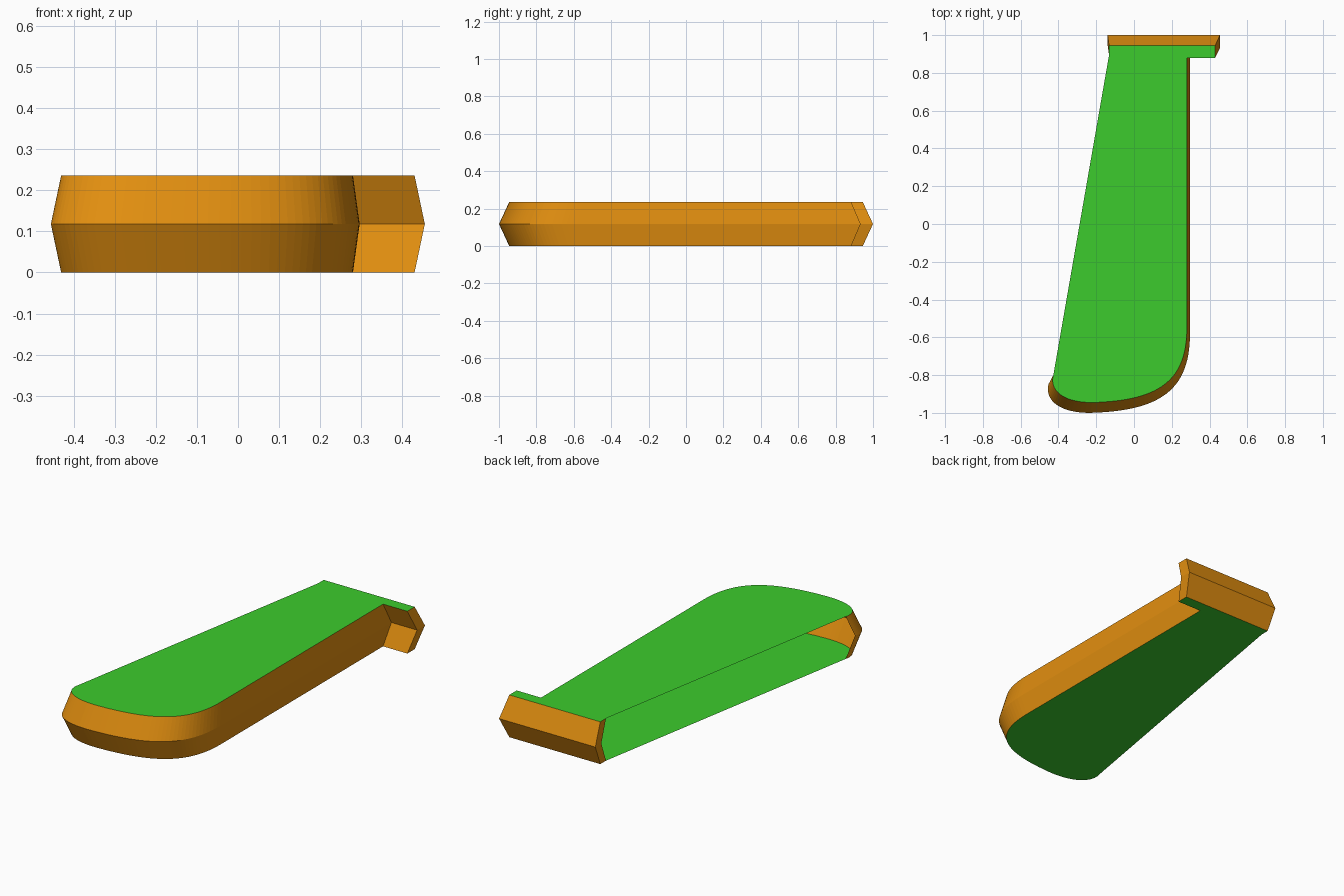
import bpy
from mathutils import Vector
from mathutils.geometry import interpolate_bezier

cube = bpy.data.objects.get("Cube")
if cube:
    bpy.data.objects.remove(cube, do_unlink=True)

HEIGHT = 0.236
BULGE = 1.058  # the waist of the rim is the outline scaled outward


def make_material(name, rgb):
    mat = bpy.data.materials.new(name)
    mat.use_nodes = True
    color = (*rgb, 1.0)
    mat.diffuse_color = color
    mat.node_tree.nodes["Principled BSDF"].inputs["Base Color"].default_value = color
    return mat


def make_object(name, verts, faces, mat):
    mesh = bpy.data.meshes.new(name)
    mesh.from_pydata(verts, [], faces)
    mesh.materials.append(mat)
    mesh.update()
    obj = bpy.data.objects.new(name, mesh)
    bpy.context.collection.objects.link(obj)
    return obj


def bezier(a, b, c, d, count):
    points = [Vector((x, y, 0)) for x, y in (a, b, c, d)]
    return [(p.x, p.y) for p in interpolate_bezier(*points, count)]


green = make_material("bright green", (0.045, 0.60, 0.026))
orange = make_material("amber orange", (0.75, 0.27, 0.005))

# Outline, counterclockwise from the open slanted side
outline = bezier((-0.427, -0.80), (-0.447, -0.87), (-0.39, -0.945), (-0.22, -0.945), 20)
outline += bezier((-0.22, -0.945), (0.12, -0.935), (0.28, -0.84), (0.28, -0.55), 32)[1:]
outline += [(0.28, 0.88), (0.43, 0.88), (0.43, 0.945), (-0.132, 0.945), (-0.132, 0.895)]
n = len(outline)

# Flat top and bottom plates
order = list(range(n))
make_object("top_plate", [(x, y, HEIGHT) for x, y in outline], [order], green)
make_object("bottom_plate", [(x, y, 0) for x, y in outline], [order[::-1]], green)

# Bent rim around the outline, left open along the slanted side
rings = ((0, 1), (HEIGHT / 2, BULGE), (HEIGHT, 1))
verts = [(x * s, y * s, z) for z, s in rings for x, y in outline]
faces = [(r * n + i, r * n + i + 1, (r + 1) * n + i + 1, (r + 1) * n + i)
         for r in range(2) for i in range(n - 1)]
make_object("outer_rim", verts, faces, orange)
